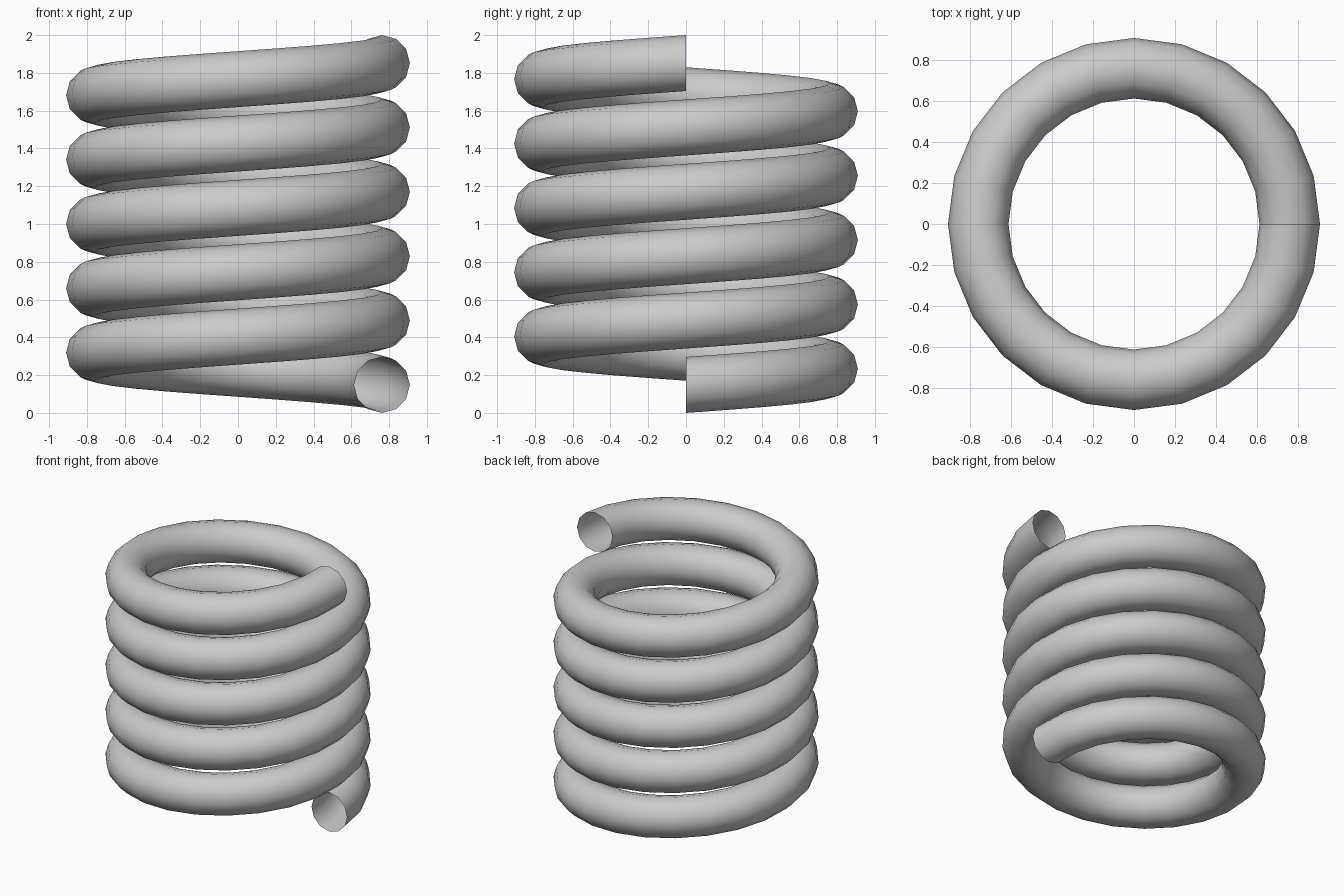
import bpy
import bmesh
from math import cos, sin, tau

cube = bpy.data.objects.get("Cube")
if cube:
    bpy.data.objects.remove(cube, do_unlink=True)

COIL_RADIUS = 0.762
TUBE_RADIUS = 0.148
TURNS = 5
STEPS = 24      # rings per turn
SIDES = 12      # sides of the tube
PITCH = (2 - 2 * TUBE_RADIUS) / TURNS

# Plain grey finish
grey = bpy.data.materials.new("plain grey")
grey.use_nodes = True
colour = (0.6, 0.6, 0.6, 1)
grey.diffuse_color = colour
grey.node_tree.nodes["Principled BSDF"].inputs["Base Color"].default_value = colour

# Open-ended coil: an upright ring swept counter-clockwise up a helix
bm = bmesh.new()
rings = []
for i in range(TURNS * STEPS + 1):
    turn = tau * i / STEPS
    height = TUBE_RADIUS + PITCH * i / STEPS
    ring = []
    for j in range(SIDES):
        a = tau * j / SIDES
        r = COIL_RADIUS + TUBE_RADIUS * cos(a)
        ring.append(bm.verts.new((r * cos(turn), r * sin(turn),
                                  height + TUBE_RADIUS * sin(a))))
    rings.append(ring)
for low, high in zip(rings, rings[1:]):
    for j in range(SIDES):
        k = (j + 1) % SIDES
        bm.faces.new((low[j], high[j], high[k], low[k]))
bmesh.ops.recalc_face_normals(bm, faces=bm.faces)

mesh = bpy.data.meshes.new("spring_coil")
bm.to_mesh(mesh)
bm.free()
mesh.materials.append(grey)
for face in mesh.polygons:
    face.use_smooth = True
coil = bpy.data.objects.new("spring_coil", mesh)
bpy.context.collection.objects.link(coil)
